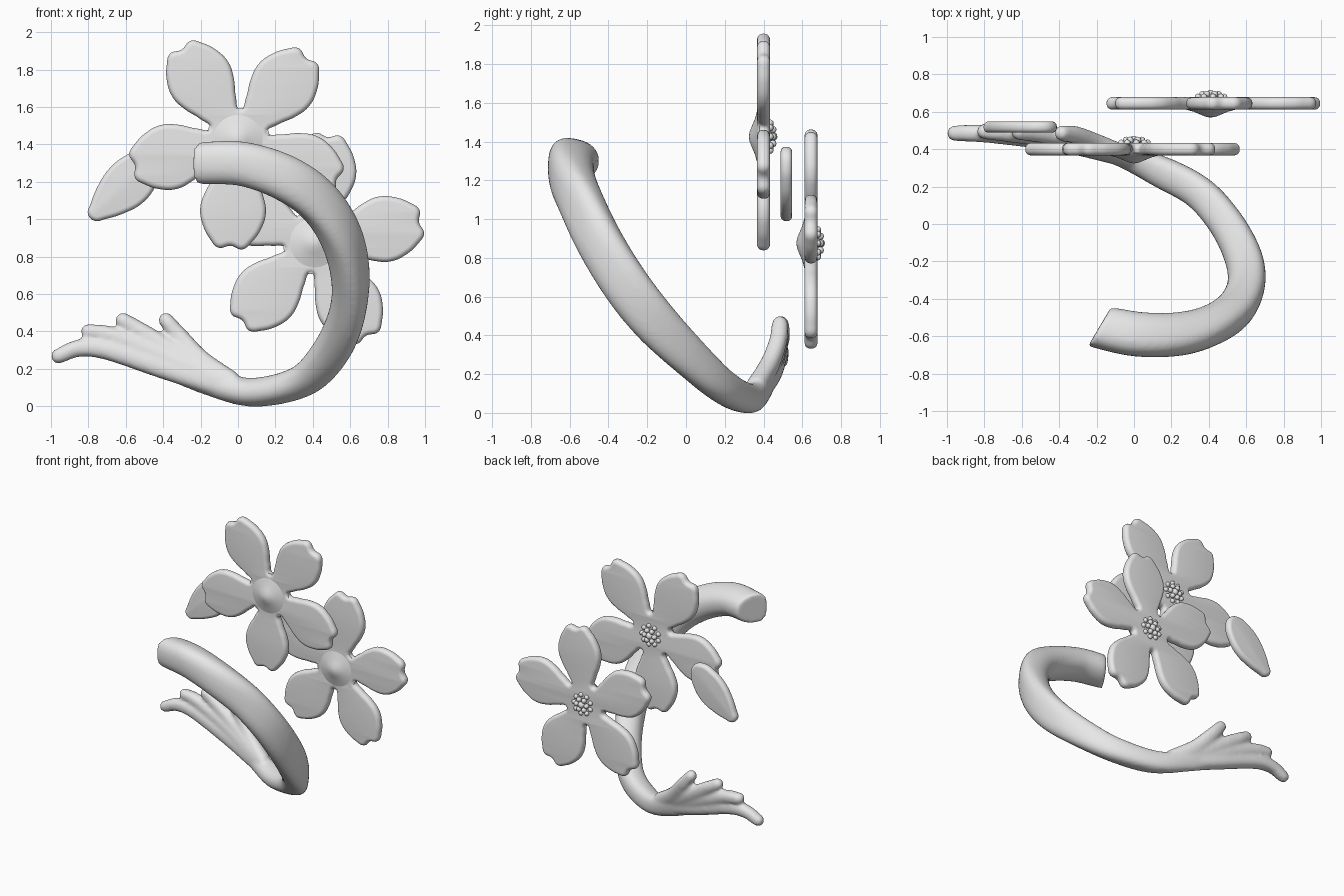
import bpy, bmesh, math
from mathutils import Vector, Matrix

if "Cube" in bpy.data.objects:
    bpy.data.objects.remove(bpy.data.objects["Cube"])

grey = bpy.data.materials.new("light_grey")
grey.diffuse_color = (0.8, 0.8, 0.8, 1)
grey.use_nodes = True
grey.node_tree.nodes["Principled BSDF"].inputs["Base Color"].default_value = grey.diffuse_color
UPRIGHT = Matrix.Rotation(math.pi / 2, 4, 'X')   # local +z turns to the front


def finish(name, bm, matrix=Matrix(), angle=40):
    bmesh.ops.recalc_face_normals(bm, faces=bm.faces)
    me = bpy.data.meshes.new(name)
    bm.to_mesh(me)
    bm.free()
    ob = bpy.data.objects.new(name, me)
    ob.matrix_world = matrix
    me.materials.append(grey)
    bpy.context.collection.objects.link(ob)
    bpy.ops.object.select_all(action='DESELECT')
    ob.select_set(True)
    bpy.context.view_layer.objects.active = ob
    bpy.ops.object.shade_smooth_by_angle(angle=math.radians(angle))
    return ob


def pillow(outline, depth):
    """Filled smooth outline with rounded rim, returned as a bmesh."""
    cu = bpy.data.curves.new("outline", 'CURVE')
    cu.dimensions, cu.fill_mode = '2D', 'BOTH'
    cu.extrude, cu.bevel_depth, cu.offset = 0.004, depth, -depth
    cu.bevel_resolution, cu.resolution_u = 4, 5
    sp = cu.splines.new('BEZIER')
    sp.bezier_points.add(len(outline) - 1)
    sp.use_cyclic_u = True
    for b, (x, y) in zip(sp.bezier_points, outline):
        b.co = (x, y, 0)
        b.handle_left_type = b.handle_right_type = 'AUTO'
    ob = bpy.data.objects.new("outline", cu)
    bpy.context.collection.objects.link(ob)
    dg = bpy.context.evaluated_depsgraph_get()
    me = bpy.data.meshes.new_from_object(ob.evaluated_get(dg))
    bm = bmesh.new()
    bm.from_mesh(me)
    bmesh.ops.remove_doubles(bm, verts=bm.verts, dist=1e-5)
    bpy.data.objects.remove(ob)
    return bm


def loft(bm, path, out_fn, taper=0.0, steps=8):
    """Sweep an oval along smooth path points (x, y, z, half_out, half_side)."""
    pts = [Vector(p) for p in path]
    pts = [2 * pts[0] - pts[1]] + pts + [2 * pts[-1] - pts[-2]]
    line = []
    for i in range(1, len(pts) - 2):
        a, b, c, d = pts[i - 1:i + 3]
        for k in range(steps):
            t = k / steps
            line.append(0.5 * (2 * b + (c - a) * t + (2 * a - 5 * b + 4 * c - d) * t * t
                               + (3 * b - a - 3 * c + d) * t ** 3))
    line.append(pts[-2])
    rings, n = [], 24
    for i, p in enumerate(line):
        pos = Vector(p[:3])
        tan = Vector(line[min(i + 1, len(line) - 1)][:3]) - Vector(line[max(i - 1, 0)][:3])
        out = out_fn(pos).normalized()
        side = out.cross(tan).normalized()
        ring = []
        for k in range(n):
            c, s = math.cos(k * math.tau / n), math.sin(k * math.tau / n)
            c, s = math.copysign(abs(c) ** 0.85, c), math.copysign(abs(s) ** 0.85, s)
            ring.append(bm.verts.new(pos + out * p[3] * c + side * p[4] * s * (1 + taper * c)))
        rings.append(ring)
    for r, q in zip(rings, rings[1:]):
        for k in range(n):
            bm.faces.new((r[k], r[(k + 1) % n], q[(k + 1) % n], q[k]))
    bm.faces.new(rings[0])
    bm.faces.new(rings[-1])


# Curling stem: broad band that spirals down, then splits into four tendrils
bm = bmesh.new()
band = [(-.185, -.55, 1.30, .12, .11), (.03, -.59, 1.295, .12, .115), (.25, -.585, 1.215, .12, .12),
        (.43, -.53, 1.08, .11, .12), (.55, -.44, .89, .105, .12), (.6, -.31, .67, .1, .12),
        (.575, -.16, .47, .1, .115), (.48, .02, .28, .095, .1), (.33, .18, .135, .09, .085),
        (.08, .305, .075, .085, .075), (-.15, .39, .13, .065, .07), (-.35, .43, .2, .05, .06)]
loft(bm, band, lambda p: Vector((p.x - .05, p.y + .15, 0)), 0.2)
tendrils = [[(-.1, .375, .115), (-.4, .44, .205), (-.7, .475, .3), (-.85, .485, .31), (-.96, .485, .268)],
            [(-.1, .375, .13), (-.4, .45, .265), (-.67, .485, .375), (-.80, .495, .4)],
            [(-.08, .37, .13), (-.33, .45, .28), (-.52, .485, .4), (-.615, .49, .46)],
            [(-.04, .36, .125), (-.2, .43, .245), (-.31, .475, .37), (-.385, .485, .46)]]
for path in tendrils:
    last = len(path) - 1
    full = [(*p, .058 - .016 * i / last, .064 - .024 * i / last) for i, p in enumerate(path)]
    loft(bm, full, lambda p: Vector((0, 1, 0)))
    bmesh.ops.create_icosphere(bm, subdivisions=3, radius=.041,
                               matrix=Matrix.Translation(path[-1]))
stem = finish("curling_stem", bm, angle=80)
rm = stem.modifiers.new("fuse", 'REMESH')
rm.mode, rm.voxel_size, rm.use_smooth_shade = 'VOXEL', 0.013, True
sm = stem.modifiers.new("soften", 'SMOOTH')
sm.factor, sm.iterations = 0.5, 6

# Flowers: five notched petals, domed cone in front, stamens behind
half = [(.2, .112), (.29, .155), (.38, .176), (.47, .155), (.54, .112), (.583, .065)]
petal = [(.133, -.097)] + [(a, -p) for a, p in half] + [(.568, 0)] + half[::-1]


def flower(name, centre, start):
    outline = []
    for i in range(5):
        ang = math.radians(start + 72 * i)
        c, s = math.cos(ang), math.sin(ang)
        outline += [(a * c - p * s, a * s + p * c) for a, p in petal]
    place = Matrix.Translation(centre) @ UPRIGHT
    finish(name + "_petals", pillow(outline, .029), place)
    # domed calyx, turned from a short profile
    bm = bmesh.new()
    prof = [(.17, .02), (.13, .034), (.09, .045), (.055, .06), (.025, .072), (0, .076)]
    vs = [bm.verts.new((r, 0, z)) for r, z in prof]
    es = [bm.edges.new(e) for e in zip(vs, vs[1:])]
    bmesh.ops.spin(bm, geom=vs + es, cent=(0, 0, 0), axis=(0, 0, 1), angle=math.tau,
                   steps=32, use_merge=True)
    bmesh.ops.remove_doubles(bm, verts=bm.verts, dist=1e-4)
    finish(name + "_calyx", bm, place, 60)
    # stamen beads
    bm = bmesh.new()
    for count, rad, z, size in ((9, .072, -.034, .018), (6, .042, -.048, .019), (1, 0, -.046, .026)):
        for i in range(count):
            a = math.tau * i / count
            bmesh.ops.create_icosphere(bm, subdivisions=2, radius=size, matrix=Matrix.Translation(
                (rad * math.cos(a), rad * math.sin(a), z)))
    finish(name + "_stamens", bm, place, 60)


flower("upper_flower", (0, .40, 1.425), 50)
flower("lower_flower", (.41, .645, .875), 11)

# Single leaf behind the upper flower
leaf = [(0, -.025), (.05, -.06), (.14, -.105), (.25, -.135), (.36, -.12), (.45, -.07), (.485, 0),
        (.45, .07), (.36, .11), (.25, .12), (.14, .095), (.05, .055), (0, .025)]
finish("leaf", pillow(leaf, .026), Matrix.Translation((-.785, .518, 1.01)) @ UPRIGHT
       @ Matrix.Rotation(math.radians(44), 4, 'Z'))
